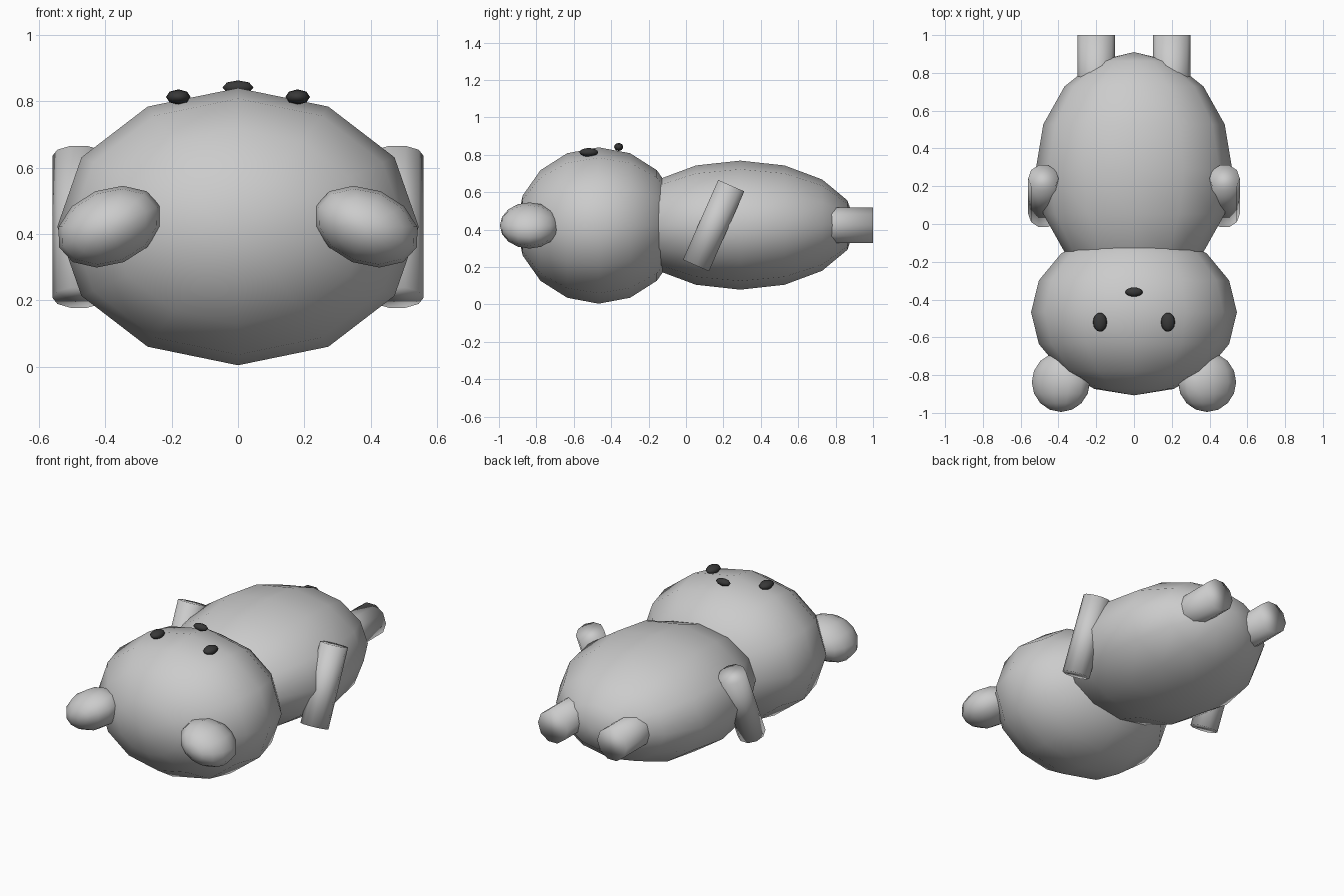
import bpy, bmesh
from math import radians
from mathutils import Matrix, Vector

if "Cube" in bpy.data.objects:
    bpy.data.objects.remove(bpy.data.objects["Cube"])

dark = bpy.data.materials.new("dark")
dark.diffuse_color = (0.04, 0.04, 0.04, 1)
dark.use_nodes = True
dark.node_tree.nodes["Principled BSDF"].inputs["Base Color"].default_value = dark.diffuse_color


def finish(name, bm, mat=None):
    for f in bm.faces:
        f.smooth = True
    me = bpy.data.meshes.new(name)
    bm.to_mesh(me)
    bm.free()
    ob = bpy.data.objects.new(name, me)
    bpy.context.collection.objects.link(ob)
    if mat:
        me.materials.append(mat)
    return ob


def ball(name, centre, radii, tilt=0, segs=12, rings=8, mat=None):
    """Stretched sphere with its poles along y, tilted about y."""
    bm = bmesh.new()
    m = (Matrix.Translation(centre) @ Matrix.Rotation(radians(tilt), 4, 'Y')
         @ Matrix.Diagonal((*radii, 1)) @ Matrix.Rotation(radians(90), 4, 'X'))
    bmesh.ops.create_uvsphere(bm, u_segments=segs, v_segments=rings, radius=1, matrix=m)
    return finish(name, bm, mat)


def limb(name, a, b, r):
    """Ten-sided cylinder from a to b, with corners facing sideways."""
    a, b = Vector(a), Vector(b)
    d = b - a
    bm = bmesh.new()
    m = (Matrix.Translation((a + b) / 2) @ Vector((0, 0, 1)).rotation_difference(d).to_matrix().to_4x4()
         @ Matrix.Rotation(radians(90), 4, 'Z'))
    bmesh.ops.create_cone(bm, cap_ends=True, segments=10, radius1=r, radius2=r,
                          depth=d.length, matrix=m)
    return finish(name, bm)


# Body and head, lying on the back
ball("head", (0, -0.467, 0.422), (0.545, 0.44, 0.418))
ball("body", (0, 0.29, 0.424), (0.52, 0.62, 0.345))

# Paired parts
for s, side in ((1, "right"), (-1, "left")):
    ball(f"ear_{side}", (s * 0.387, -0.837, 0.422), (0.165, 0.158, 0.115), s * 22)
    ball(f"eye_{side}", (s * 0.18, -0.52, 0.813), (0.037, 0.05, 0.023), 0, 8, 8, dark)
    limb(f"arm_{side}", (s * 0.48, 0.053, 0.208), (s * 0.48, 0.242, 0.635), 0.08)
    limb(f"leg_{side}", (s * 0.2, 0.55, 0.424), (s * 0.2, 1.0, 0.424), 0.1)

# Nose
ball("nose", (0, -0.36, 0.842), (0.047, 0.024, 0.021), 0, 8, 8, dark)
